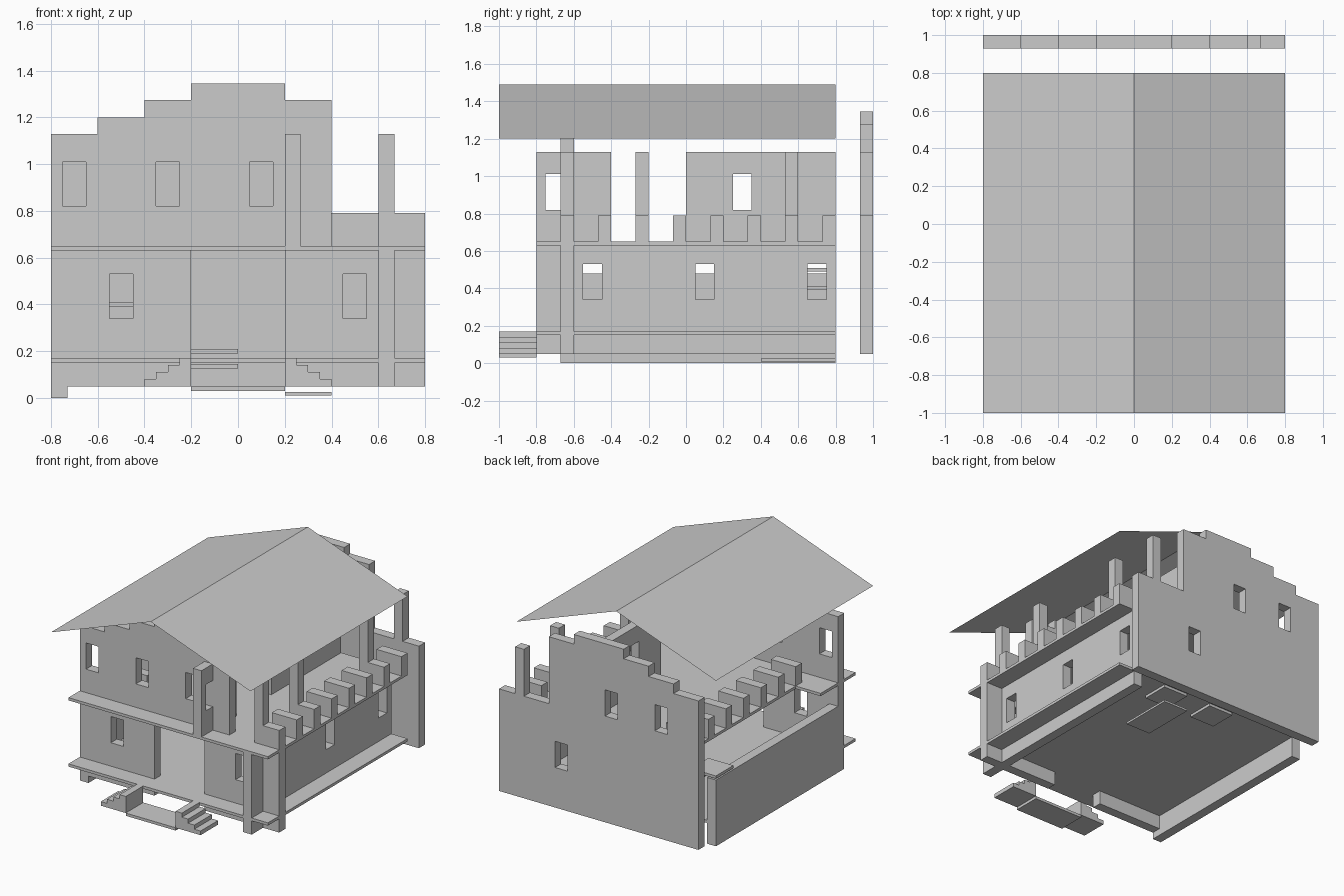
import bpy, bmesh
from itertools import product

if "Cube" in bpy.data.objects:
    bpy.data.objects.remove(bpy.data.objects["Cube"])


def build(name, solids, holes=()):
    """Clean union of boxes (x0,x1,y0,y1,z0,z1) with box-shaped holes removed."""
    allb = list(solids) + list(holes)
    ax = [sorted({round(v, 4) for b in allb for v in b[2 * i:2 * i + 2]}) for i in range(3)]

    def inside(b, c):
        return all(b[2 * i] < c[i] < b[2 * i + 1] for i in range(3))

    cells = set()
    for idx in product(*(range(len(a) - 1) for a in ax)):
        c = [(ax[i][idx[i]] + ax[i][idx[i] + 1]) / 2 for i in range(3)]
        if any(inside(b, c) for b in solids) and not any(inside(b, c) for b in holes):
            cells.add(idx)
    bm = bmesh.new()
    verts = {}

    def vert(k):
        if k not in verts:
            verts[k] = bm.verts.new([ax[i][k[i]] for i in range(3)])
        return verts[k]

    for idx in cells:
        for a, s in product(range(3), (0, 1)):
            n = list(idx)
            n[a] += 1 if s else -1
            if tuple(n) in cells:
                continue
            b, c = (a + 1) % 3, (a + 2) % 3
            quad = []
            for db, dc in ((0, 0), (1, 0), (1, 1), (0, 1)):
                k = list(idx)
                k[a] += s
                k[b] += db
                k[c] += dc
                quad.append(vert(tuple(k)))
            bm.faces.new(quad if s else quad[::-1])
    bmesh.ops.dissolve_limit(bm, angle_limit=0.01, verts=bm.verts[:], edges=bm.edges[:])
    return finish(name, bm)


def finish(name, bm):
    me = bpy.data.meshes.new(name)
    bm.to_mesh(me)
    bm.free()
    ob = bpy.data.objects.new(name, me)
    bpy.context.collection.objects.link(ob)
    return ob


LOW, HIGH = (0.34, 0.53), (0.82, 1.01)   # window sill and head heights


def windows_x(centres, y0, y1, z):
    return [(c - .05, c + .05, y0, y1, *z) for c in centres]


def windows_y(centres, x0, x1, z):
    return [(x0, x1, c - .05, c + .05, *z) for c in centres]


def gable(y0, y1, z0):
    """Stepped gable columns."""
    steps = ((-.8, -.6, 1.13), (-.6, -.4, 1.2), (-.4, -.2, 1.275),
             (-.2, .2, 1.345), (.2, .4, 1.275))
    return [(a, b, y0, y1, z0, t) for a, b, t in steps]


# Back wall with stepped gable, parapet and post
build("back_wall",
      gable(.93, 1, .05) + [(.4, .8, .93, 1, .05, .79), (.6, .67, .93, 1, .05, 1.13)],
      windows_x([.3], .93, 1, LOW) + windows_x([-.1, -.5], .93, 1, HIGH))

# Front wall, ground storey with wide doorway
build("front_wall_lower",
      [(-.8, -.2, -.67, -.6, .05, .63), (.2, .8, -.67, -.6, .05, .63)],
      windows_x([-.5, .5], -.67, -.6, LOW))

# Front wall, upper storey
build("front_wall_upper", gable(-.67, -.6, .65),
      windows_x([-.7, -.3, .1], -.67, -.6, HIGH))

# Right and left ground storey walls
build("right_wall", [(.6, .67, -.8, .8, .05, .63)], windows_y([-.5, .1, .7], .6, .67, LOW))
build("left_wall", [(-.8, -.73, -.67, .8, 0, .48)])

# Upper inner wall facing the terrace
build("terrace_wall", [(.2, .267, -.8, -.4, .65, 1.13), (.2, .267, 0, .8, .65, 1.13)],
      windows_y([-.7, .3], .2, .267, HIGH))

# Floors, the upper one open above the stairs
build("ground_floor", [(-.8, .8, -.8, .8, .15, .17)])
build("upper_floor", [(-.8, .8, -.8, .8, .63, .65)], [(-.8, -.6, -.4, .8, .63, .65)])

# Terrace parapet blocks and posts, stairwell blocks
ys = [-.67 + .2 * i for i in range(8)]
build("terrace_parapet",
      [(.6, .8, y, y + .07, .65, .79) for y in ys]
      + [(.6, .67, ys[i], ys[i] + .07, .65, 1.13) for i in (0, 2, 6)])
build("stairwell_parapet", [(-.6, -.4, y, y + .07, .65, .79) for y in ys[1:]])

# Inner stair treads and landings
build("inner_stairs",
      [(-.8 + .2 * i, -.6 + .2 * i, .6, .8, .49 - .1 * i, .51 - .1 * i) for i in range(4)])
build("basement_treads",
      [(-.2, 0, .6, .8, .125, .145), (.2, .4, .6, .8, .125, .145), (.2, .4, .4, .8, .01, .025)])

# Entrance steps on both sides of a low landing
for side, name in ((-1, "left_entry_steps"), (1, "right_entry_steps")):
    boxes = []
    for i in range(4):
        a, b = sorted((side * .2, side * (.4 - .05 * i)))
        boxes.append((a, b, -1, -.8, .05, .08 + .03 * i))
    build(name, boxes)
build("entry_landing", [(-.2, .2, -1, -.8, .03, .05)])

# Thin gable roof
bm = bmesh.new()
rows = [[bm.verts.new((x, y, z)) for x, z in ((-.8, 1.2), (0, 1.49), (.8, 1.2))] for y in (-1, .8)]
for i in range(2):
    bm.faces.new((rows[0][i], rows[0][i + 1], rows[1][i + 1], rows[1][i]))
finish("roof", bm)
